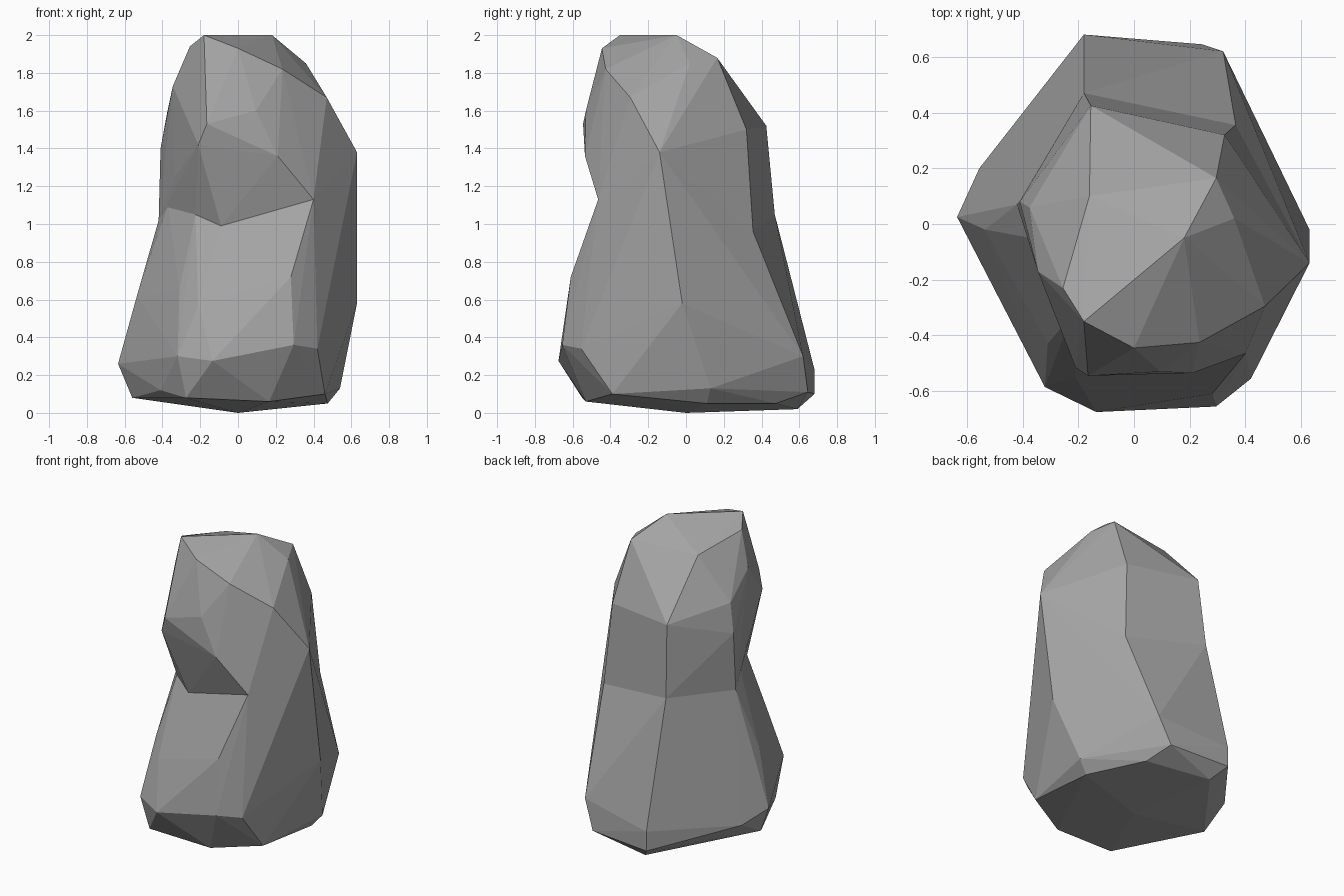
import bpy
import bmesh

# Remove the default cube only
default_cube = bpy.data.objects.get("Cube")
if default_cube is not None:
    bpy.data.objects.remove(default_cube, do_unlink=True)

# Single stone colour
stone_grey = bpy.data.materials.new("stone_grey")
stone_grey.use_nodes = True
colour = (.37, .37, .37, 1)
stone_grey.diffuse_color = colour
for node in stone_grey.node_tree.nodes:
    if node.type == 'BSDF_PRINCIPLED':
        node.inputs["Base Color"].default_value = colour
        node.inputs["Roughness"].default_value = .9


def chiselled_block(name, *corner_groups):
    """Wrap a faceted convex block around the given groups of corners."""
    bm = bmesh.new()
    for group in corner_groups:
        for corner in group:
            bm.verts.new(corner)
    hull = bmesh.ops.convex_hull(bm, input=list(bm.verts), use_existing_faces=False)
    leftovers = {item for key in ("geom_interior", "geom_unused")
                 for item in hull[key] if isinstance(item, bmesh.types.BMVert)}
    leftovers.update(vert for vert in bm.verts if not vert.link_faces)
    bmesh.ops.delete(bm, geom=list(leftovers), context='VERTS')
    bmesh.ops.recalc_face_normals(bm, faces=list(bm.faces))
    mesh = bpy.data.meshes.new(name)
    bm.to_mesh(mesh)
    bm.free()
    mesh.materials.append(stone_grey)
    block = bpy.data.objects.new(name, mesh)
    bpy.context.collection.objects.link(block)
    return block


# Waist: corners shared by the upper and lower blocks
waist_front = [(-.09, -.4, .99), (.4, -.465, 1.13), (-.225, -.33, 1.05), (-.37, -.05, 1.1)]
waist_rear = [(.63, -.14, 1.38), (.365, .355, .96), (-.18, .47, 1.05), (-.42, .07, 1.02)]

# Upper block: crown, brow ridge and overhanging front
crown = [(-.18, -.35, 2), (.18, -.05, 2), (-.255, -.23, 1.94), (-.16, .1, 1.87),
         (.295, .165, 1.88), (.36, .02, 1.85)]
brow = [(0, -.445, 1.93), (.235, -.425, 1.82), (.47, -.295, 1.67), (-.345, -.17, 1.73)]
overhang = [(-.165, -.545, 1.53), (.095, -.53, 1.6), (.21, -.535, 1.36), (-.21, -.515, 1.42)]
nape = [(-.155, .425, 1.52), (.325, .32, 1.5), (-.375, .06, 1.59), (-.41, .08, 1.4),
        (-.335, -.185, 1.25)]

# Lower block: sloping front, flanks, back and bevelled foot
front_slope = [(.28, -.61, .72), (.295, -.655, .36), (-.135, -.675, .275),
               (-.21, -.55, .57), (.42, -.555, .34), (-.32, -.585, .3)]
flanks = [(.63, -.02, .58), (-.635, .025, .26), (-.535, -.02, .62), (-.51, -.185, .34),
          (-.31, -.43, .655)]
back = [(-.18, .68, .23), (-.18, .68, .1), (.32, .62, .3), (.245, .645, .11),
        (-.555, .2, .19), (-.18, .57, .66)]
foot = [(0, 0, 0), (.475, .11, .05), (.54, .13, .13), (.46, -.39, .1), (.165, -.53, .06),
        (-.275, -.55, .08), (-.41, -.37, .12), (-.56, 0, .08), (-.11, .59, .02), (.3, .475, .05)]

upper = chiselled_block("upper_stone", crown, brow, overhang, nape, waist_front, waist_rear)
boulder = chiselled_block("boulder", front_slope, flanks, back, foot, waist_front, waist_rear)

# Fuse both blocks into one stone
fuse = boulder.modifiers.new("fuse_blocks", 'BOOLEAN')
fuse.operation = 'UNION'
fuse.solver = 'EXACT'
fuse.object = upper
bpy.context.view_layer.objects.active = boulder
boulder.select_set(True)
bpy.ops.object.modifier_apply(modifier=fuse.name)
bpy.data.objects.remove(upper, do_unlink=True)

# Flat facets
boulder.data.polygons.foreach_set("use_smooth", [False] * len(boulder.data.polygons))
boulder.data.update()
